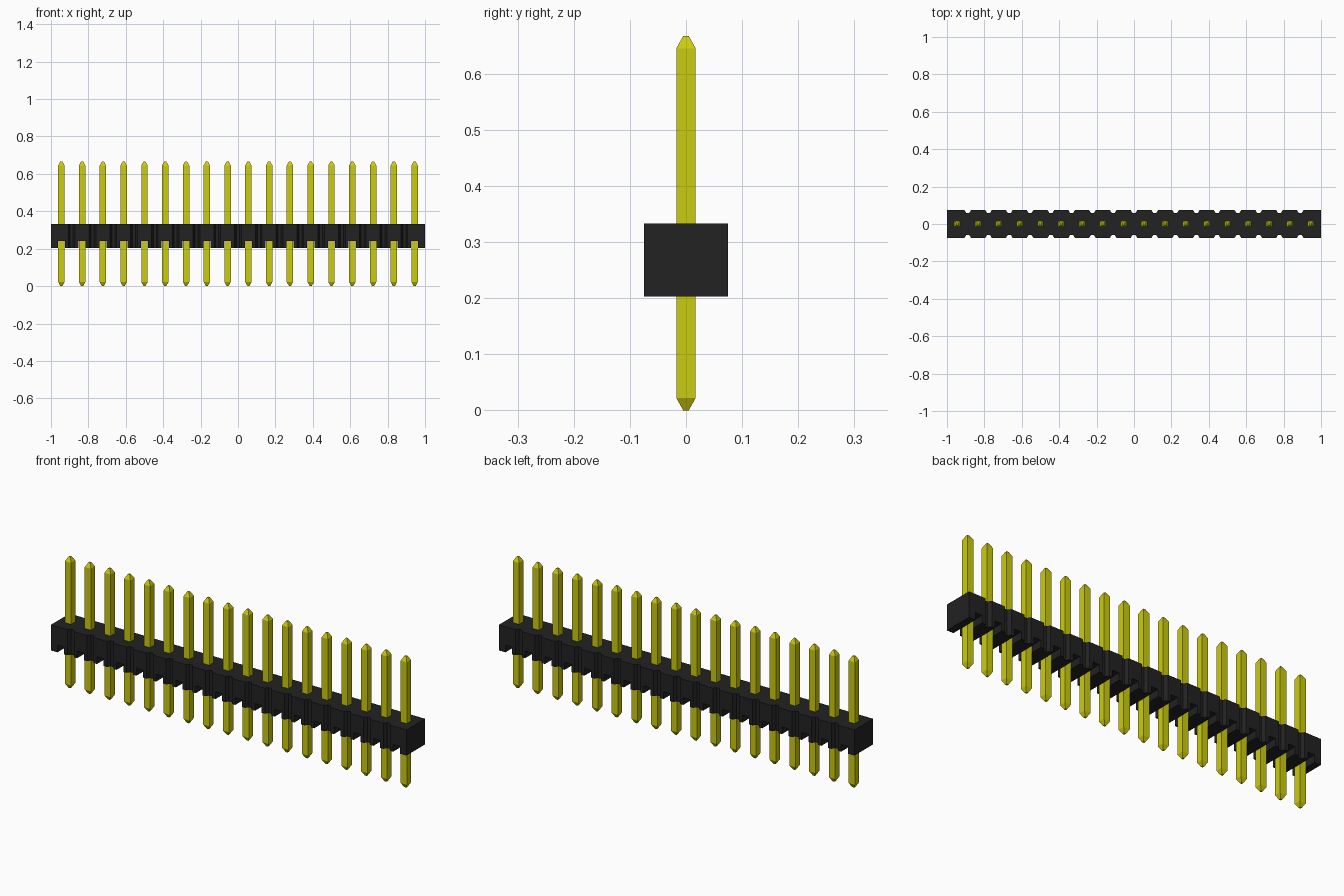
import bpy, bmesh

if "Cube" in bpy.data.objects:
    bpy.data.objects.remove(bpy.data.objects["Cube"], do_unlink=True)

PINS = 18
PITCH = 2 / PINS
BODY_Y, BODY_LOW, BODY_TOP = 0.075, 0.203, 0.333
CHANNEL_TOP, CHANNEL_HALF = 0.24, 0.019
PIN_HALF, TIP_HALF, TIP_LEN, PIN_TOP = 0.0172, 0.005, 0.022, 0.667
centres = [-1 + PITCH * (i + 0.5) for i in range(PINS)]


def material(name, colour):
    mat = bpy.data.materials.new(name)
    mat.use_nodes = True
    mat.diffuse_color = (*colour, 1)
    mat.node_tree.nodes["Principled BSDF"].inputs["Base Color"].default_value = (*colour, 1)
    return mat


def make_object(name, bm, mat):
    bmesh.ops.recalc_face_normals(bm, faces=bm.faces)
    mesh = bpy.data.meshes.new(name)
    bm.to_mesh(mesh)
    bm.free()
    mesh.materials.append(mat)
    obj = bpy.data.objects.new(name, mesh)
    bpy.context.collection.objects.link(obj)
    return obj


def loft(bm, rings):
    """Join matching rings of points into a closed solid."""
    rings = [[bm.verts.new(p) for p in ring] for ring in rings]
    for a, b in zip(rings, rings[1:]):
        for i in range(len(a)):
            j = (i + 1) % len(a)
            bm.faces.new((a[i], a[j], b[j], b[i]))
    bm.faces.new(rings[0])
    bm.faces.new(rings[-1])


def rectangle(x, hx, hy, z):
    return [(x - hx, -hy, z), (x + hx, -hy, z), (x + hx, hy, z), (x - hx, hy, z)]


black = material("black plastic", (0.016, 0.016, 0.016))
gold = material("yellow gold", (0.6, 0.6, 0.005))

# Housing outline with a small notch between neighbouring segments
front = [(-1, -BODY_Y)]
for x in centres[:-1]:
    gap = x + PITCH / 2
    for dx, depth in ((-0.018, 0), (-0.008, 0.016), (0.008, 0.016), (0.018, 0)):
        front.append((gap + dx, depth - BODY_Y))
front.append((1, -BODY_Y))
outline = front + [(x, -y) for x, y in reversed(front)]
bm = bmesh.new()
loft(bm, [[(x, y, z) for x, y in outline] for z in (BODY_LOW, BODY_TOP)])
housing = make_object("housing", bm, black)

# Channels across the underside at every pin
bm = bmesh.new()
for x in centres:
    loft(bm, [rectangle(x, CHANNEL_HALF, 0.1, z) for z in (0.15, CHANNEL_TOP)])
cutter = make_object("channel_cutter", bm, black)
cutter.hide_render = True
cutter.hide_viewport = True
cut = housing.modifiers.new("channels", "BOOLEAN")
cut.operation = "DIFFERENCE"
cut.solver = "EXACT"
cut.object = cutter

# Square pins with tapered tips, sharing one mesh
bm = bmesh.new()
loft(bm, [rectangle(0, h, h, z) for h, z in (
    (TIP_HALF, 0), (PIN_HALF, TIP_LEN), (PIN_HALF, PIN_TOP - TIP_LEN), (TIP_HALF, PIN_TOP))])
first = make_object("pin_1", bm, gold)
first.location.x = centres[0]
for i, x in enumerate(centres[1:], 2):
    pin = bpy.data.objects.new(f"pin_{i}", first.data)
    pin.location.x = x
    bpy.context.collection.objects.link(pin)
